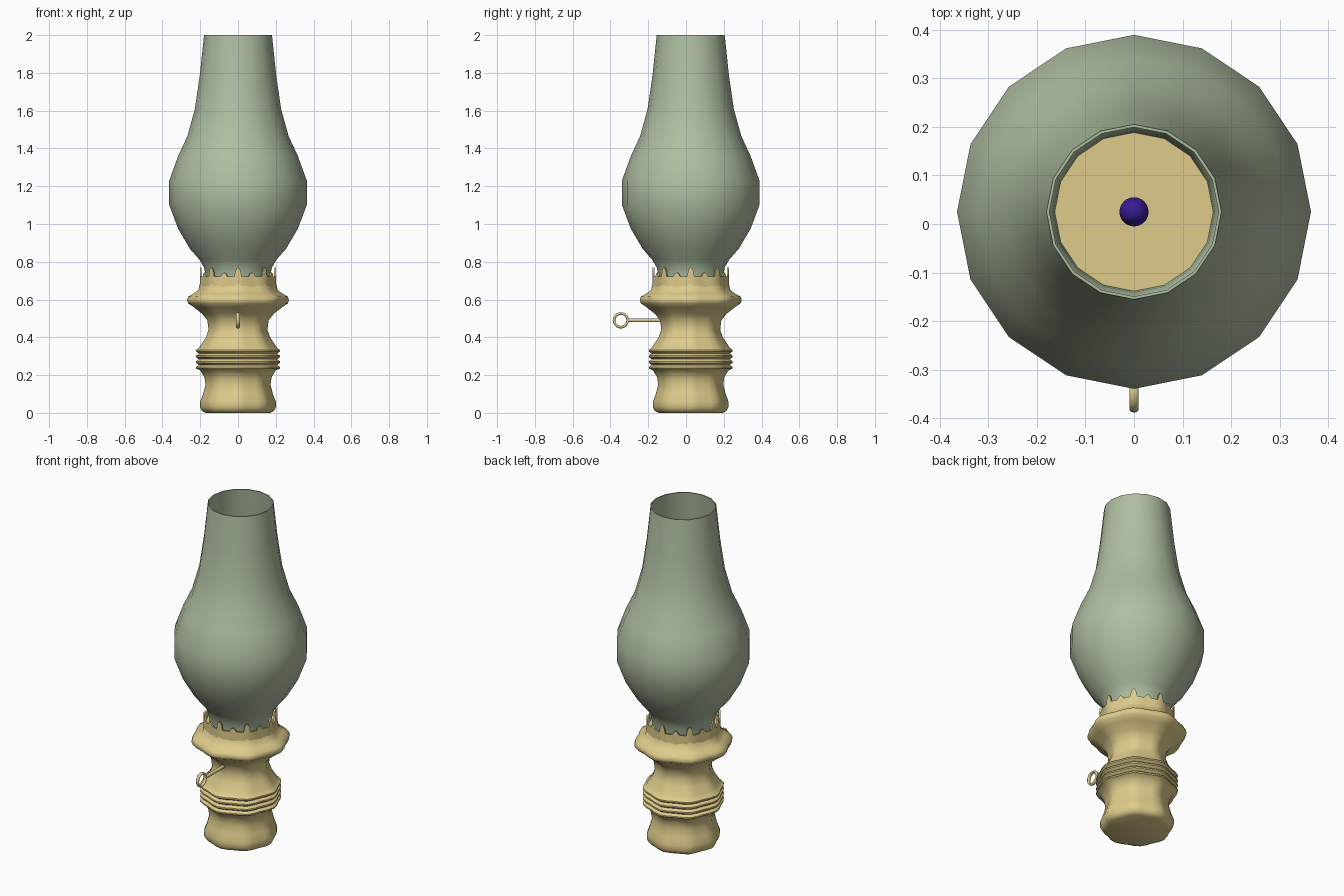
import bpy
import bmesh
from math import sin, cos, pi, radians

if "Cube" in bpy.data.objects:
    bpy.data.objects.remove(bpy.data.objects["Cube"])

CENTRE_Y = 0.025


def material(name, rgb):
    mat = bpy.data.materials.new(name)
    mat.use_nodes = True
    mat.diffuse_color = (*rgb, 1)
    mat.node_tree.nodes["Principled BSDF"].inputs["Base Color"].default_value = (*rgb, 1)
    return mat


brass = material("pale brass", (0.73, 0.60, 0.26))
glass = material("grey green glass", (0.43, 0.52, 0.36))
violet = material("violet wick", (0.038, 0.012, 0.30))


def finish(obj, mat, angle=50):
    obj.data.materials.append(mat)
    bpy.ops.object.select_all(action="DESELECT")
    obj.select_set(True)
    bpy.context.view_layer.objects.active = obj
    bpy.ops.object.shade_smooth_by_angle(angle=radians(angle))
    return obj


def lathe(name, profile, segments, mat, flat=0.0, rim=None, closed=False, angle=50):
    """Spin (radius, z) points; flat pulls in the sides between eight corners,
    rim(angle) lifts the points whose z is None."""
    bm = bmesh.new()
    rings = []
    for i in range(segments):
        a = 2 * pi * i / segments
        k = 1 - flat * (1 - cos(8 * a)) / 2
        rings.append([bm.verts.new((r * k * sin(a), CENTRE_Y - r * k * cos(a),
                                    rim(a) if z is None else z)) for r, z in profile])
    count = len(profile)
    for i in range(segments):
        p, q = rings[i], rings[(i + 1) % segments]
        for j in range(count if closed else count - 1):
            n = (j + 1) % count
            bm.faces.new((p[j], q[j], q[n], p[n]))
    bmesh.ops.remove_doubles(bm, verts=bm.verts, dist=0.0001)
    bmesh.ops.recalc_face_normals(bm, faces=bm.faces)
    mesh = bpy.data.meshes.new(name)
    bm.to_mesh(mesh)
    bm.free()
    obj = bpy.data.objects.new(name, mesh)
    bpy.context.collection.objects.link(obj)
    return finish(obj, mat, angle)


# Fuel base: foot, ribbed band, waist, collar and burner deck
foot = [(0, 0), (0.17, 0), (0.19, 0.01), (0.2, 0.03), (0.2, 0.06), (0.185, 0.1),
        (0.172, 0.15), (0.178, 0.19), (0.2, 0.225)]
ribs = []
for i in range(4):
    z = 0.235 + i * 0.03
    ribs += [(0.222, z), (0.222, z + 0.008), (0.207, z + 0.019)]
upper = [(0.2, 0.355), (0.17, 0.4), (0.156, 0.44), (0.162, 0.49), (0.19, 0.525),
         (0.235, 0.56), (0.264, 0.58), (0.27, 0.597), (0.264, 0.615), (0.235, 0.632),
         (0.21, 0.65), (0.203, 0.68), (0.195, 0.7), (0, 0.7)]
lathe("fuel_base", foot + ribs + upper, 32, brass, flat=0.06)


# Scalloped crown: tall and low teeth alternate
def tooth(a):
    wave = cos(16 * a)
    tall = cos(8 * a) > 0
    return 0.722 + (0.048 if tall else 0.02) * max(0, wave) ** 0.6


lathe("scalloped_crown", [(0.202, 0.66), (0.202, None), (0.193, None), (0.193, 0.66)],
      192, brass, flat=0.04, rim=tooth, closed=True)

# Glass chimney, open at the top, with a thin wall
outer = [(0.168, 0.69), (0.172, 0.73), (0.18, 0.77), (0.203, 0.81), (0.254, 0.868),
         (0.317, 0.975), (0.364, 1.1), (0.364, 1.23), (0.317, 1.36), (0.268, 1.465),
         (0.228, 1.61), (0.202, 1.79), (0.18, 2.0)]
inner = [(r - 0.006, z) for r, z in reversed(outer)]
lathe("glass_chimney", outer + inner, 16, glass, closed=True)

# Wick
lathe("wick", [(0, 0.69), (0.03, 0.69), (0.03, 0.76), (0, 0.82)], 24, violet)

# Wick key: a rod ending in an upright ring
bpy.ops.mesh.primitive_cylinder_add(vertices=12, radius=0.01, depth=0.19,
                                    location=(0, -0.215, 0.49), rotation=(pi / 2, 0, 0))
rod = bpy.context.object
rod.name = "key_rod"
finish(rod, brass)
bpy.ops.mesh.primitive_torus_add(major_segments=32, minor_segments=10, major_radius=0.036,
                                 minor_radius=0.007, location=(0, -0.345, 0.49),
                                 rotation=(0, pi / 2, 0))
ring = bpy.context.object
ring.name = "key_ring"
ring.scale.z = 1.4
finish(ring, brass)
